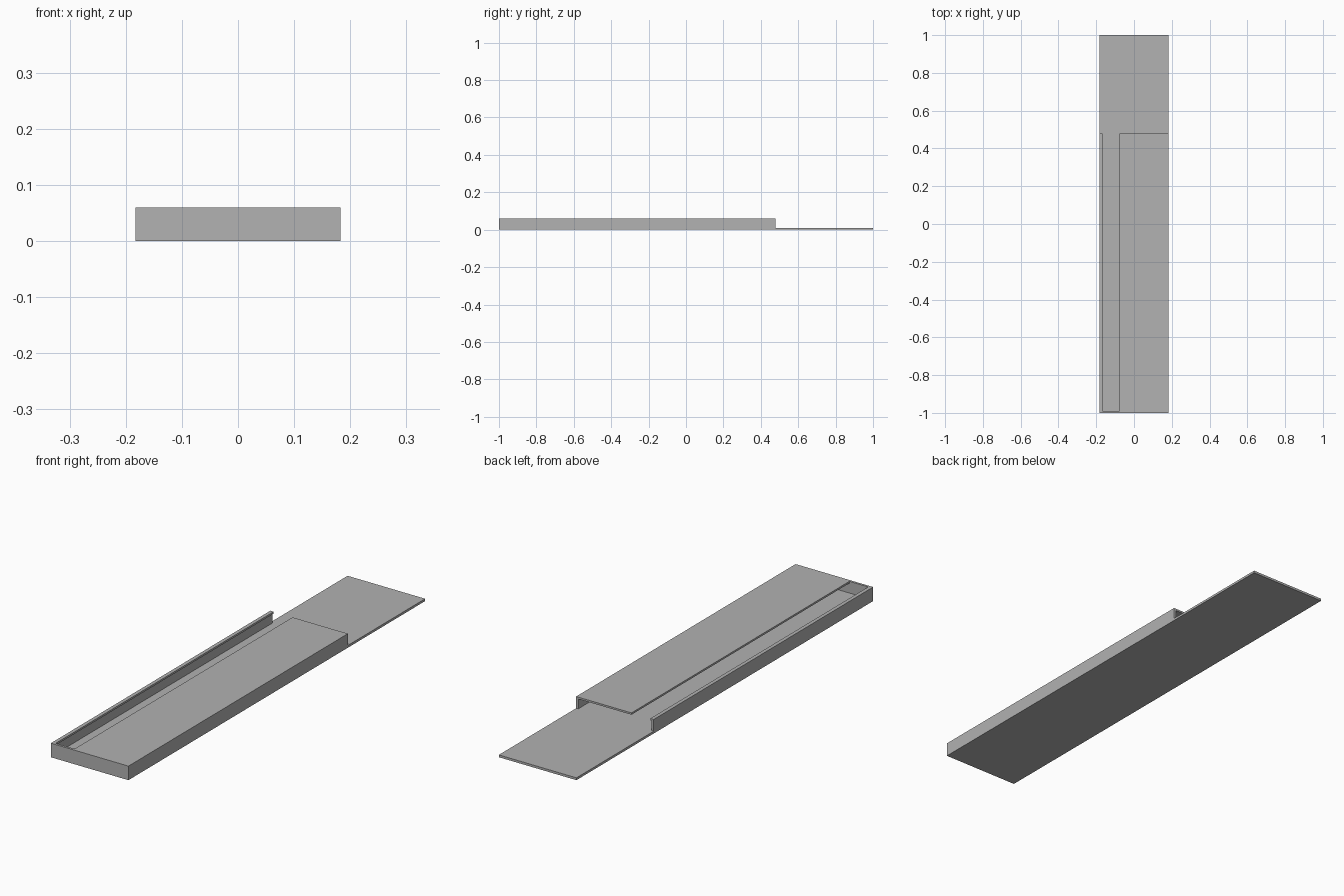
import bpy

# Overall sizes
HALF_W, HALF_L, HEIGHT = 0.183, 1.0, 0.06
FLOOR, WALL, ROOF = 0.01, 0.01, 0.008
COVER_END = 0.479          # where the walls and cover stop
SLOT = (-0.167, -0.078)    # open strip in the cover
OVER = 0.1                 # cutter overshoot

cube = bpy.data.objects.get("Cube")
if cube:
    bpy.data.objects.remove(cube, do_unlink=True)

grey = bpy.data.materials.new("light grey")
grey.use_nodes = True
colour = (0.445, 0.445, 0.445, 1)
grey.diffuse_color = colour
grey.node_tree.nodes["Principled BSDF"].inputs["Base Color"].default_value = colour


def box(name, x, y, z):
    """Box spanning the given (low, high) ranges."""
    spans = (x, y, z)
    bpy.ops.mesh.primitive_cube_add(size=1, location=[(a + b) / 2 for a, b in spans])
    obj = bpy.context.object
    obj.name = name
    obj.scale = [b - a for a, b in spans]
    bpy.ops.object.transform_apply(location=True, rotation=False, scale=True)
    obj.data.materials.append(grey)
    return obj


def cut(target, name, x, y, z):
    """Subtract a box from the target and discard the cutter."""
    cutter = box(name, x, y, z)
    cutter.hide_render = True
    mod = target.modifiers.new(name, 'BOOLEAN')
    mod.operation = 'DIFFERENCE'
    mod.solver = 'EXACT'
    mod.object = cutter
    bpy.context.view_layer.objects.active = target
    bpy.ops.object.modifier_apply(modifier=mod.name)
    bpy.data.objects.remove(cutter, do_unlink=True)


# Solid block for the whole sliding tray
tray = box("tray", (-HALF_W, HALF_W), (-HALF_L, HALF_L), (0, HEIGHT))

# Bare floor tongue at the back
cut(tray, "tongue_cutter", (-HALF_W - OVER, HALF_W + OVER),
    (COVER_END, HALF_L + OVER), (FLOOR, HEIGHT + OVER))

# Hollow channel, open at the back
cut(tray, "channel_cutter", (-HALF_W + WALL, HALF_W - WALL),
    (-HALF_L + WALL, COVER_END + OVER), (FLOOR, HEIGHT - ROOF))

# Long slot in the cover, leaving a thin lip on the right wall
cut(tray, "slot_cutter", SLOT, (-HALF_L + WALL, COVER_END + OVER),
    (HEIGHT / 2, HEIGHT + OVER))
